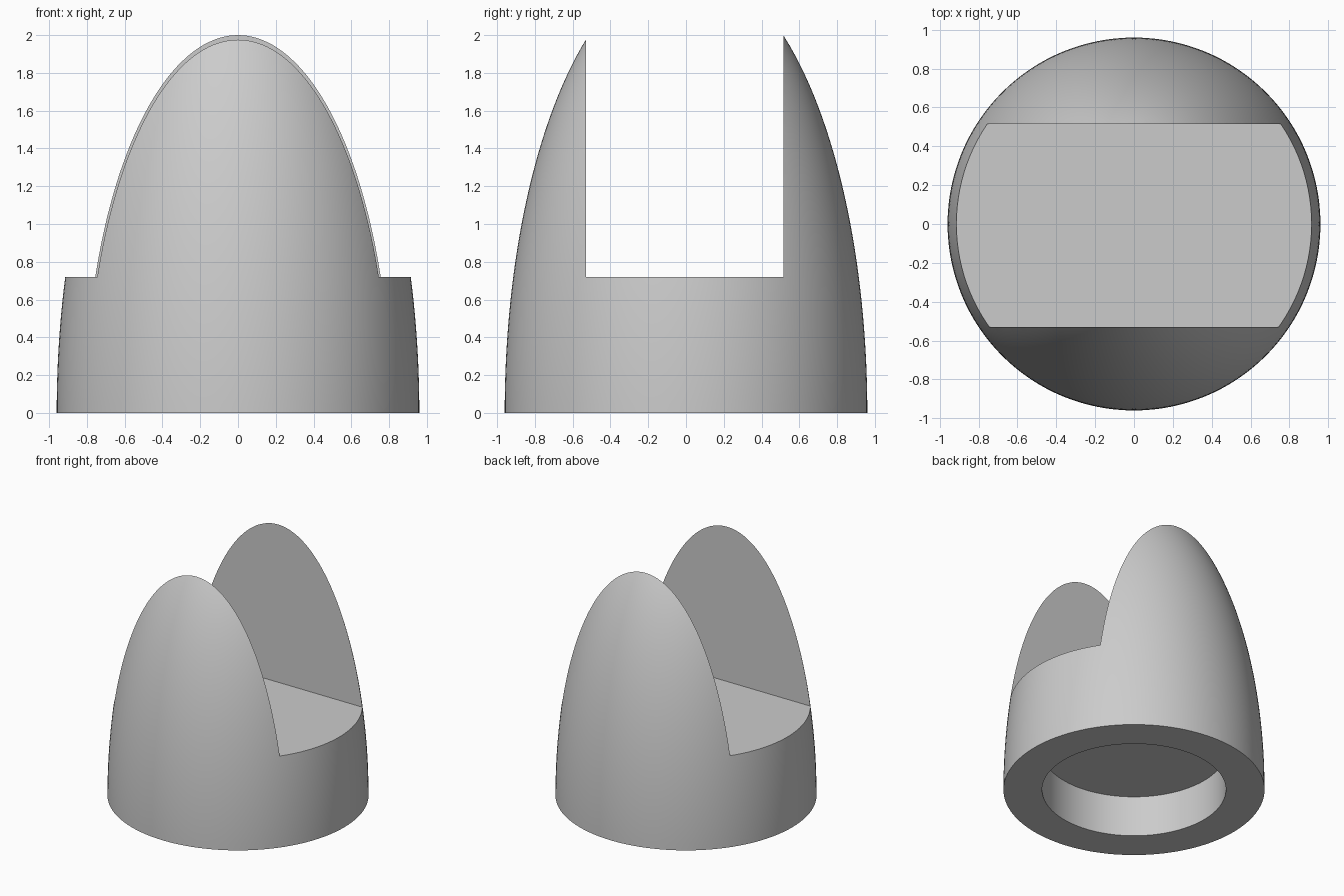
import bpy, bmesh, math
from mathutils import Matrix, Vector

default_cube = bpy.data.objects.get("Cube")
if default_cube:
    bpy.data.objects.remove(default_cube, do_unlink=True)

# Main dimensions
BASE_R, APEX, TOP = 0.96, 2.37, 2.1
FLOOR_Z, SLOT_FRONT, SLOT_BACK = 0.72, -0.53, 0.515
HOLE_R, HOLE_DEPTH = 0.676, 0.33
SEGMENTS, RINGS = 128, 40

# Plain grey finish
grey = bpy.data.materials.new("Grey")
grey.use_nodes = True
colour = (0.6, 0.6, 0.6, 1.0)
grey.diffuse_color = colour
grey.node_tree.nodes["Principled BSDF"].inputs["Base Color"].default_value = colour


def make_object(name, bm):
    bmesh.ops.recalc_face_normals(bm, faces=bm.faces)
    mesh = bpy.data.meshes.new(name)
    bm.to_mesh(mesh)
    bm.free()
    mesh.materials.append(grey)
    obj = bpy.data.objects.new(name, mesh)
    bpy.context.collection.objects.link(obj)
    return obj


# Elliptical nose body with a round socket underneath, as one closed profile
profile = [(0, HOLE_DEPTH), (HOLE_R, HOLE_DEPTH), (HOLE_R, 0)]
for i in range(RINGS + 1):
    z = TOP * i / RINGS
    profile.append((BASE_R * math.sqrt(1 - (z / APEX) ** 2), z))
profile.append((0, TOP))

bm = bmesh.new()
verts = [bm.verts.new((r, 0, z)) for r, z in profile]
edges = [bm.edges.new(pair) for pair in zip(verts, verts[1:])]
bmesh.ops.spin(bm, geom=verts + edges, cent=(0, 0, 0), axis=(0, 0, 1),
               angle=math.tau, steps=SEGMENTS, use_merge=True)
bmesh.ops.remove_doubles(bm, verts=bm.verts, dist=0.0001)
body = make_object("slotted_nose_body", bm)

# Box that opens the slot between the two upright prongs
bm = bmesh.new()
size = Vector((3, SLOT_BACK - SLOT_FRONT, 2))
centre = Vector((0, (SLOT_BACK + SLOT_FRONT) / 2, FLOOR_Z + 1))
bmesh.ops.create_cube(bm, size=1, matrix=Matrix.Translation(centre) @ Matrix.Diagonal(size).to_4x4())
cutter = make_object("slot_cutter", bm)
cutter.hide_render = True

cut = body.modifiers.new("Slot", 'BOOLEAN')
cut.operation = 'DIFFERENCE'
cut.solver = 'EXACT'
cut.object = cutter

bpy.ops.object.select_all(action='DESELECT')
body.select_set(True)
bpy.context.view_layer.objects.active = body
bpy.ops.object.modifier_apply(modifier=cut.name)
bpy.data.objects.remove(cutter, do_unlink=True)

# Smooth curved walls, crisp cut edges
bpy.ops.object.shade_smooth_by_angle(angle=math.radians(30))
